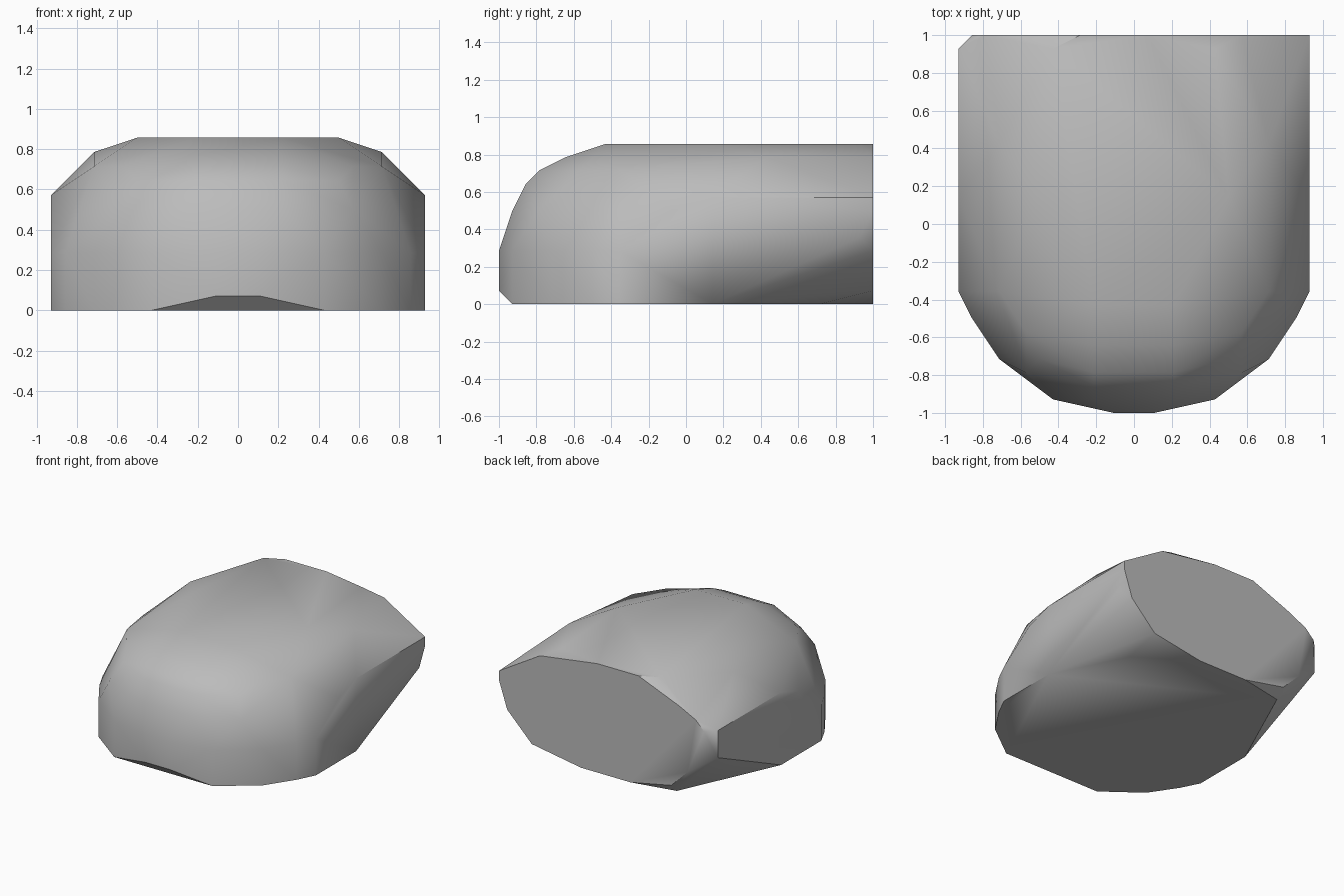
import bpy
import bmesh
import math
from mathutils import Vector

if "Cube" in bpy.data.objects:
    bpy.data.objects.remove(bpy.data.objects["Cube"], do_unlink=True)

STEP = 1 / 14  # the boulder is laid out on a coarse grid

stone = bpy.data.materials.new("stone grey")
stone.use_nodes = True
grey = (0.5, 0.5, 0.5, 1)
stone.diffuse_color = grey
stone.node_tree.nodes["Principled BSDF"].inputs["Base Color"].default_value = grey

# Half outline of the upright lower wall, front to side
wall = [(6, -13), (10, -10), (12, -7), (13, -5)]
# Rounded front and shoulders, one half
shoulders = [
    (1.5, -14, 1), (1.5, -14, 4), (3, -13, 7), (8, -11, 7),
    (13, -1, 7), (13, 2, 8), (13, 2, 0), (13, 13, 5),
    (3, -12, 9), (7, -10, 9), (3, -11, 10), (8, -8, 10),
    (10, -5, 10), (3, -9, 11), (3, -6, 12), (7, 2, 12), (10, 6, 11),
]
# Flat broken back, different on each side
back_left = [
    (13, 14, 8), (13, 14, 7), (12, 14, 4), (9, 14, 1), (3, 14, 0),
    (1, 14, 12), (6, 13, 12), (8, 14, 11), (9, 10, 0), (11, 6, 0),
]
back_right = [
    (-13, 13, 8), (-12, 14, 8), (-11, 14, 9), (-9, 14, 10), (-4, 14, 12),
    (-6, 13, 12), (-10, 14, 3), (-8, 14, 1), (-3, 14, 0), (-8, 13, 0),
]

half = shoulders + [(x, y, z) for x, y in wall for z in (0, 4)]
corners = half + [(-x, y, z) for x, y, z in half] + back_left + back_right

# Wrap a convex skin round the corner points
bm = bmesh.new()
for corner in corners:
    bm.verts.new(Vector(corner) * STEP)
hull = bmesh.ops.convex_hull(bm, input=bm.verts)
loose = {g for g in hull["geom_interior"] + hull["geom_unused"]
         if isinstance(g, bmesh.types.BMVert)}
bmesh.ops.delete(bm, geom=list(loose), context="VERTS")
bmesh.ops.dissolve_limit(bm, angle_limit=math.radians(1),
                         verts=bm.verts, edges=bm.edges)
bmesh.ops.recalc_face_normals(bm, faces=bm.faces)

mesh = bpy.data.meshes.new("boulder")
bm.to_mesh(mesh)
bm.free()
mesh.materials.append(stone)
boulder = bpy.data.objects.new("boulder", mesh)
bpy.context.collection.objects.link(boulder)

# Soft facets with crisp broken edges
bpy.context.view_layer.objects.active = boulder
boulder.select_set(True)
bpy.ops.object.shade_smooth_by_angle(angle=math.radians(38))
